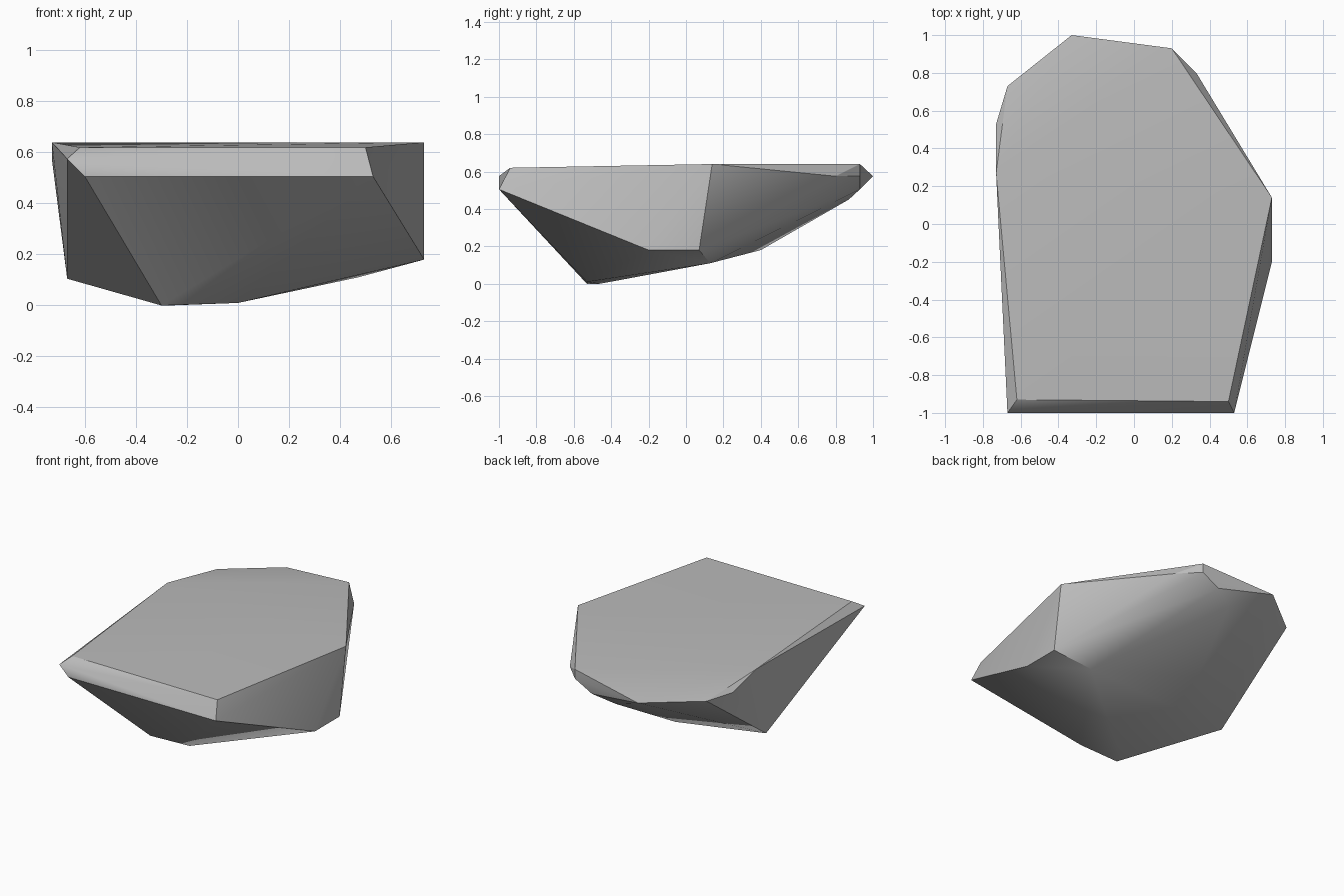
import bpy, bmesh, math

cube = bpy.data.objects.get("Cube")
if cube:
    bpy.data.objects.remove(cube, do_unlink=True)

# Stone colour
stone = bpy.data.materials.new("stone_grey")
stone.use_nodes = True
grey = (0.5, 0.5, 0.5, 1)
stone.diffuse_color = grey
stone.node_tree.nodes["Principled BSDF"].inputs["Base Color"].default_value = grey

# Corners of the rock
flat_top = [(-.62, -.93, .62), (.5, -.94, .62), (.73, .14, .64), (.2, .93, .64), (-.73, .27, .64)]
front_lip = [(-.67, -1, .575), (-.6, -1, .505), (.53, -1, .505)]
back_rim = [(-.73, .53, .575), (-.67, .73, .575), (-.33, 1, .575),
            (.2, .93, .575), (.33, .8, .575), (.07, .93, .505)]
right_foot = [(.73, -.2, .18), (.73, .07, .18), (.47, .13, .11)]
underside = [(-.3, -.53, 0), (0, -.53, .01), (-.27, -.46, 0), (-.67, .08, .105),
             (-.2, .4, .18), (-.07, .87, .45)]

# Wrap the corners in one faceted skin
bm = bmesh.new()
for corner in flat_top + front_lip + back_rim + right_foot + underside:
    bm.verts.new(corner)
bmesh.ops.convex_hull(bm, input=bm.verts)
bmesh.ops.dissolve_limit(bm, angle_limit=math.radians(1), verts=bm.verts, edges=bm.edges)
bmesh.ops.recalc_face_normals(bm, faces=bm.faces)
mesh = bpy.data.meshes.new("rock")
bm.to_mesh(mesh)
bm.free()
mesh.materials.append(stone)

rock = bpy.data.objects.new("rock", mesh)
bpy.context.collection.objects.link(rock)

# Soft shading over shallow ridges, crisp on steep ones
bpy.ops.object.select_all(action="DESELECT")
rock.select_set(True)
bpy.context.view_layer.objects.active = rock
bpy.ops.object.shade_smooth_by_angle(angle=math.radians(30))
